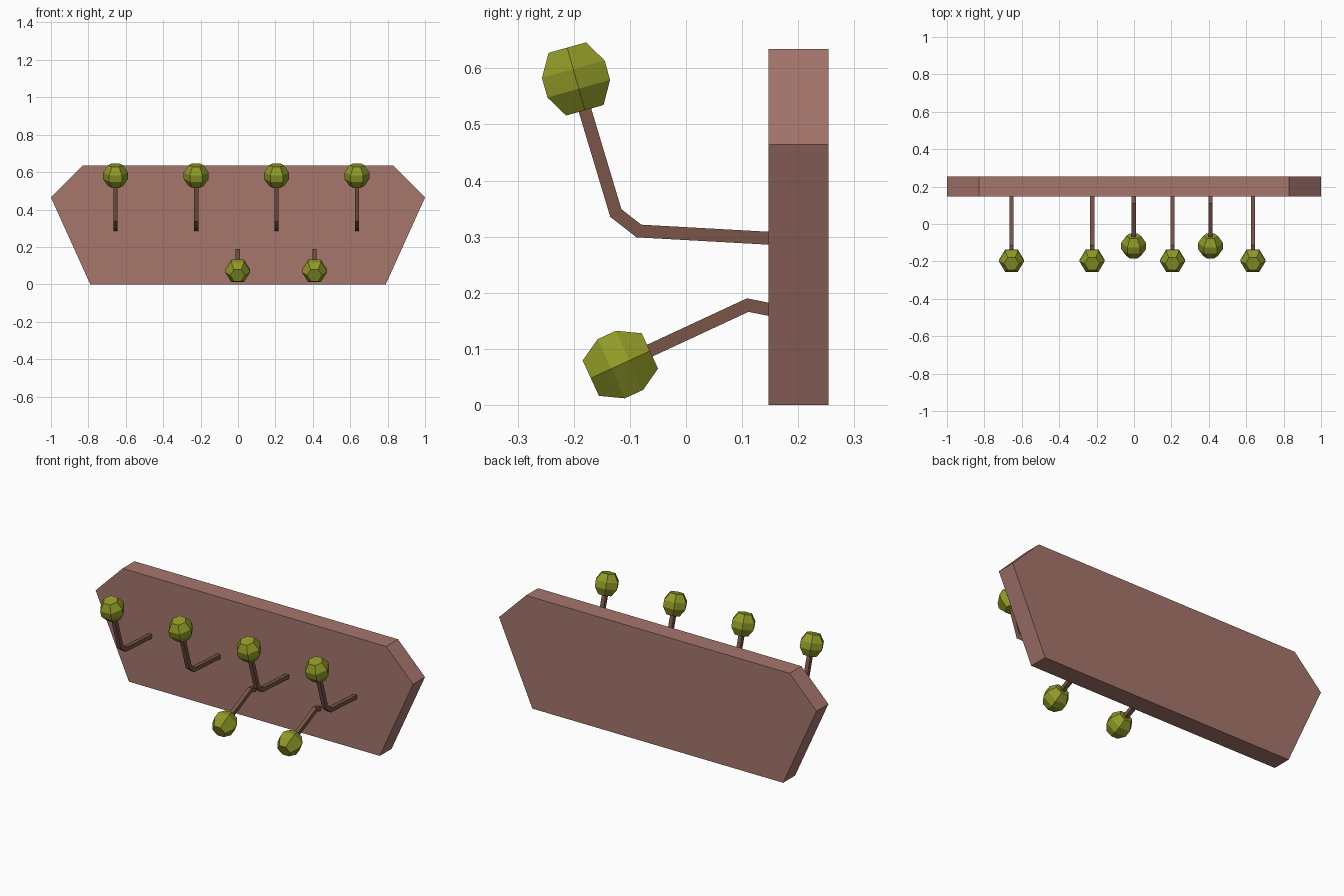
import bpy, bmesh, math
from mathutils import Vector

cube = bpy.data.objects.get("Cube")
if cube:
    bpy.data.objects.remove(cube, do_unlink=True)


def material(name, rgb):
    mat = bpy.data.materials.new(name)
    mat.use_nodes = True
    mat.diffuse_color = (*rgb, 1)
    mat.node_tree.nodes["Principled BSDF"].inputs["Base Color"].default_value = (*rgb, 1)
    return mat


BOARD = material("rosy wood", (0.38, 0.18, 0.15))
PEG = material("dark wood", (0.195, 0.09, 0.067))
KNOB = material("olive green", (0.28, 0.32, 0.021))


def loft(name, rings, mat):
    """Skin a row of equal rings of points and cap both ends."""
    bm = bmesh.new()
    loops = [[bm.verts.new(p) for p in ring] for ring in rings]
    for a, b in zip(loops, loops[1:]):
        for i in range(len(a)):
            j = (i + 1) % len(a)
            bm.faces.new((a[i], a[j], b[j], b[i]))
    bm.faces.new(loops[0][::-1])
    bm.faces.new(loops[-1])
    bmesh.ops.recalc_face_normals(bm, faces=bm.faces)
    mesh = bpy.data.meshes.new(name)
    bm.to_mesh(mesh)
    bm.free()
    mesh.materials.append(mat)
    obj = bpy.data.objects.new(name, mesh)
    bpy.context.collection.objects.link(obj)
    return obj


def make_peg(name, x, path, half=0.0115):
    """Square rod along a (y, z) path with mitred bends."""
    pts = [Vector(p) for p in path]
    dirs = [(b - a).normalized() for a, b in zip(pts, pts[1:])]
    rings = []
    for i, p in enumerate(pts):
        d0, d1 = dirs[max(i - 1, 0)], dirs[min(i, len(dirs) - 1)]
        mid = (d0 + d1).normalized()
        off = Vector((-mid.y, mid.x)) * half / mid.dot(d1)
        lo, hi = p - off, p + off
        rings.append([(x - half, *lo), (x + half, *lo), (x + half, *hi), (x - half, *hi)])
    loft(name, rings, PEG)


def make_knob(name, x, centre, axis):
    """Six-sided faceted ball with flat ends, aligned to the rod."""
    side = Vector((1, 0, 0))
    up = Vector((0, *axis)).normalized()
    out = up.cross(side)
    mid = Vector((x, *centre))
    rings = []
    for h, r in ((-0.058, 0.04), (-0.018, 0.067), (0.018, 0.067), (0.058, 0.04)):
        angles = [math.tau * k / 6 for k in range(6)]
        rings.append([mid + up * h + (side * math.cos(a) + out * math.sin(a)) * r for a in angles])
    loft(name, rings, KNOB)


# Backboard
half_outline = [(0.79, 0), (1, 0.464), (0.83, 0.634)]
outline = half_outline + [(-x, z) for x, z in reversed(half_outline)]
loft("backboard", [[(x, y, z) for x, z in outline] for y in (0.147, 0.254)], BOARD)

# Upper row: hooks turned up
upper_path = [(0.15, 0.297), (-0.084, 0.31), (-0.125, 0.342), (-0.183, 0.535)]
for n, x in enumerate((-0.655, -0.224, 0.206, 0.636), 1):
    make_peg(f"upper_hook_{n}", x, upper_path)
    make_knob(f"upper_knob_{n}", x, (-0.196, 0.581), (-0.27, 0.96))

# Lower row: hooks sloping down
lower_path = [(0.15, 0.17), (0.11, 0.178), (-0.075, 0.092)]
for n, x in enumerate((-0.002, 0.409), 1):
    make_peg(f"lower_hook_{n}", x, lower_path)
    make_knob(f"lower_knob_{n}", x, (-0.117, 0.072), (-0.91, -0.42))
